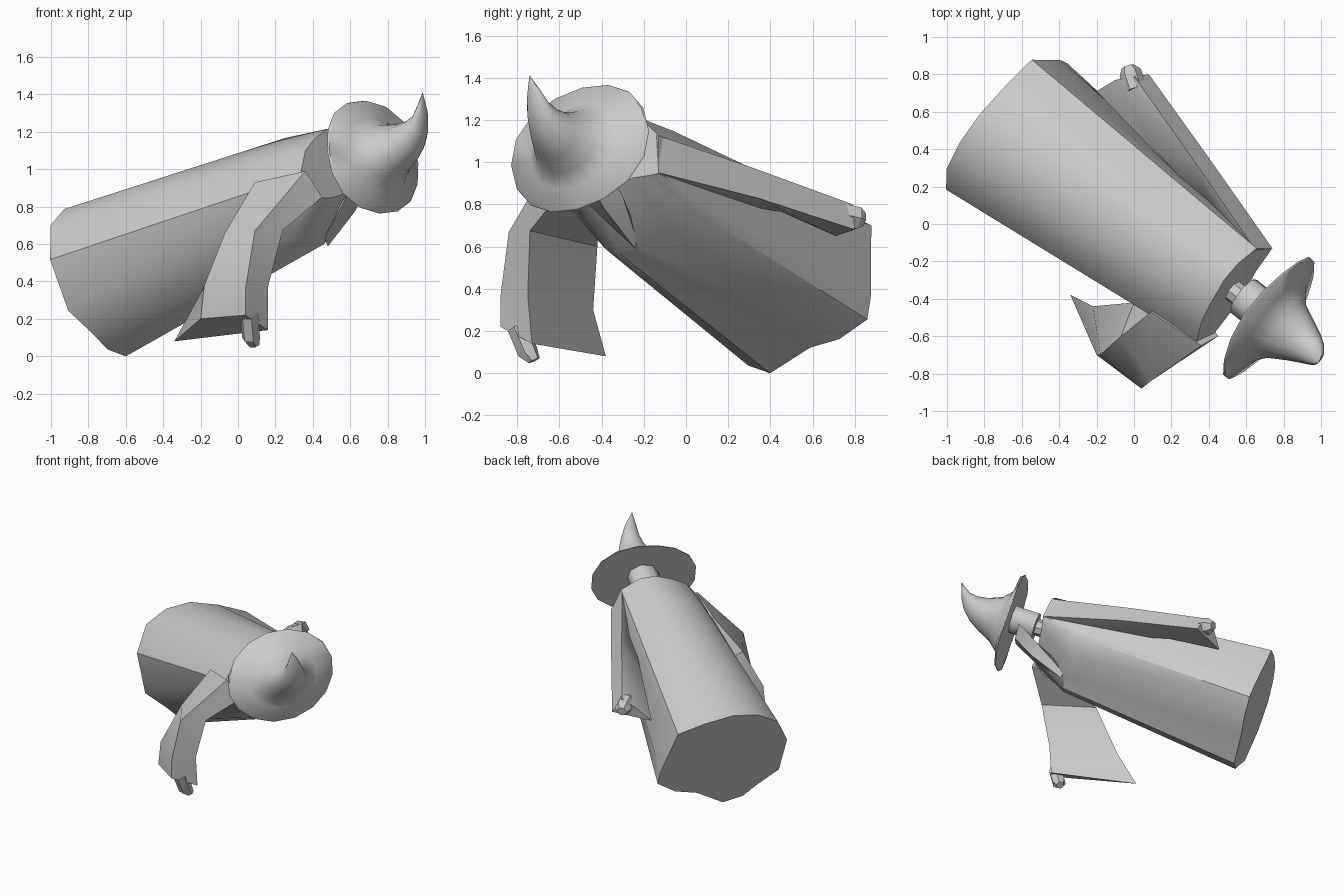
import bpy, bmesh, math
from mathutils import Vector

# Leaning pose frame: U = figure's side, B = its back, D = up along the spine
U, B, D = Vector((.54, .815, .21)), Vector((-.399, .028, .916)), Vector((.74, -.58, .34))

grey = bpy.data.materials.new("plain_grey")
grey.diffuse_color = (.6, .6, .6, 1)


def posed(u, b, s):
    return U * u + B * b + D * s


def loft(name, rings, angle=30):
    """Skin a list of equal-length rings and cap both ends."""
    bm = bmesh.new()
    vs = [[bm.verts.new(p) for p in r] for r in rings]
    n = len(vs[0])
    for a, c in zip(vs, vs[1:]):
        for i in range(n):
            j = (i + 1) % n
            bm.faces.new((a[i], a[j], c[j], c[i]))
    bm.faces.new(vs[0])
    bm.faces.new(vs[-1])
    bmesh.ops.remove_doubles(bm, verts=bm.verts, dist=.0005)
    bmesh.ops.recalc_face_normals(bm, faces=bm.faces)
    me = bpy.data.meshes.new(name)
    bm.to_mesh(me)
    bm.free()
    me.materials.append(grey)
    for p in me.polygons:
        p.use_smooth = True
    me.set_sharp_from_angle(angle=math.radians(angle))
    ob = bpy.data.objects.new(name, me)
    bpy.context.collection.objects.link(ob)
    return ob


def oval(u, b, s, ru, rb, n, turn=0, wave=0):
    """Elliptical ring across the spine, optionally wavy along it."""
    return [posed(u + ru * math.cos(t), b + rb * math.sin(t), s + wave * math.sin(3 * t))
            for t in (turn + 2 * math.pi * i / n for i in range(n))]


def tube(name, points, radii, n=6):
    """Faceted tube through points along one direction."""
    pts = [Vector(p) for p in points]
    q = (pts[-1] - pts[0]).to_track_quat('Z', 'Y')
    return loft(name, [[p + q @ Vector((r * math.cos(t), r * math.sin(t), 0))
                        for t in (2 * math.pi * i / n for i in range(n))]
                       for p, r in zip(pts, radii)])


# Robe: hem, chest and shoulder outlines
hem = [(0, .25), (-.13, .32), (-.2, .43), (-.32, .59), (-.285, .88), (-.155, 1.05), (.02, 1.105),
       (.2, 1.09), (.39, 1.0), (.567, .885), (.577, .515), (.56, .40), (.4, .335), (.23, .33)]
chest = [(.08, .35), (0, .39), (-.06, .46), (-.13, .60), (-.16, .76), (-.04, .885), (.1, .94),
         (.26, .965), (.37, .92), (.5, .79), (.506, .56), (.48, .5), (.36, .41), (.2, .36)]
shoulders = [(.1, .56), (.04, .565), (-.03, .58), (-.09, .60), (-.13, .74), (0, .85), (.12, .89),
             (.27, .915), (.38, .88), (.487, .768), (.493, .571), (.46, .57), (.35, .58), (.22, .565)]
loft("robe", [[posed(u, b, s) for u, b in ring]
              for ring, s in ((hem, -.675), (chest, .67), (shoulders, .945))], 35)

# Neck and head
loft("neck", [oval(.21, .71, s, .06, .06, 8) for s in (.9, 1.02)])
loft("head", [oval(.22, .70, s, .115, .1, 8, .39) for s in (1.01, 1.20)], 50)

# Beard, hanging to a point on the chest
loft("beard", [[posed(.19 - w, b + .03, s), posed(.19, b - .02, s), posed(.19 + w, b + .03, s),
                posed(.19, b + .08, s)]
               for w, b, s in ((.11, .58, 1.12), (.10, .47, .95), (.004, .36, .695))])

# Hat: broad brim, concave crown, tip bent backwards
hat = [(.205, .675, 1.185, .40, .32), (.205, .675, 1.195, .395, .315), (.205, .67, 1.23, .26, .215),
       (.205, .665, 1.30, .18, .155), (.21, .665, 1.40, .13, .115), (.215, .685, 1.48, .095, .09),
       (.22, .725, 1.545, .068, .065), (.225, .79, 1.595, .042, .043), (.228, .876, 1.64, .002, .002)]
loft("hat", [oval(*h, 16, 0, .01 if i < 2 else 0) for i, h in enumerate(hat)], 50)

# Sleeves: top, outer, trailing point and back edge of each section
loft("left_sleeve", [
    [(.65, -.14, 1.13), (.74, -.13, .95), (.42, .06, .83), (.44, .03, .90)],
    [(.32, .34, .965), (.41, .34, .83), (.05, .45, .765), (.11, .40, .83)],
    [(0, .79, .80), (.08, .80, .68), (-.2, .71, .65), (-.1, .77, .75)]], 60)
loft("right_sleeve", [
    [(.36, -.65, .99), (.45, -.60, .85), (.33, -.42, .73), (.09, -.47, .93)],
    [(.09, -.84, .67), (.24, -.74, .675), (0, -.42, .60), (-.07, -.60, .66)],
    [(.04, -.88, .36), (.16, -.75, .37), (-.22, -.44, .30), (-.18, -.70, .38)],
    [(.04, -.88, .22), (.16, -.73, .14), (-.34, -.38, .08), (-.2, -.70, .20)]], 40)

# Hands
tube("left_hand", [(.01, .72, .755), (-.02, .81, .735), (-.033, .842, .728)], (.06, .06, .035))
tube("right_hand", [(.06, -.80, .22), (.07, -.75, .10), (.085, -.72, .06)], (.05, .05, .03))
